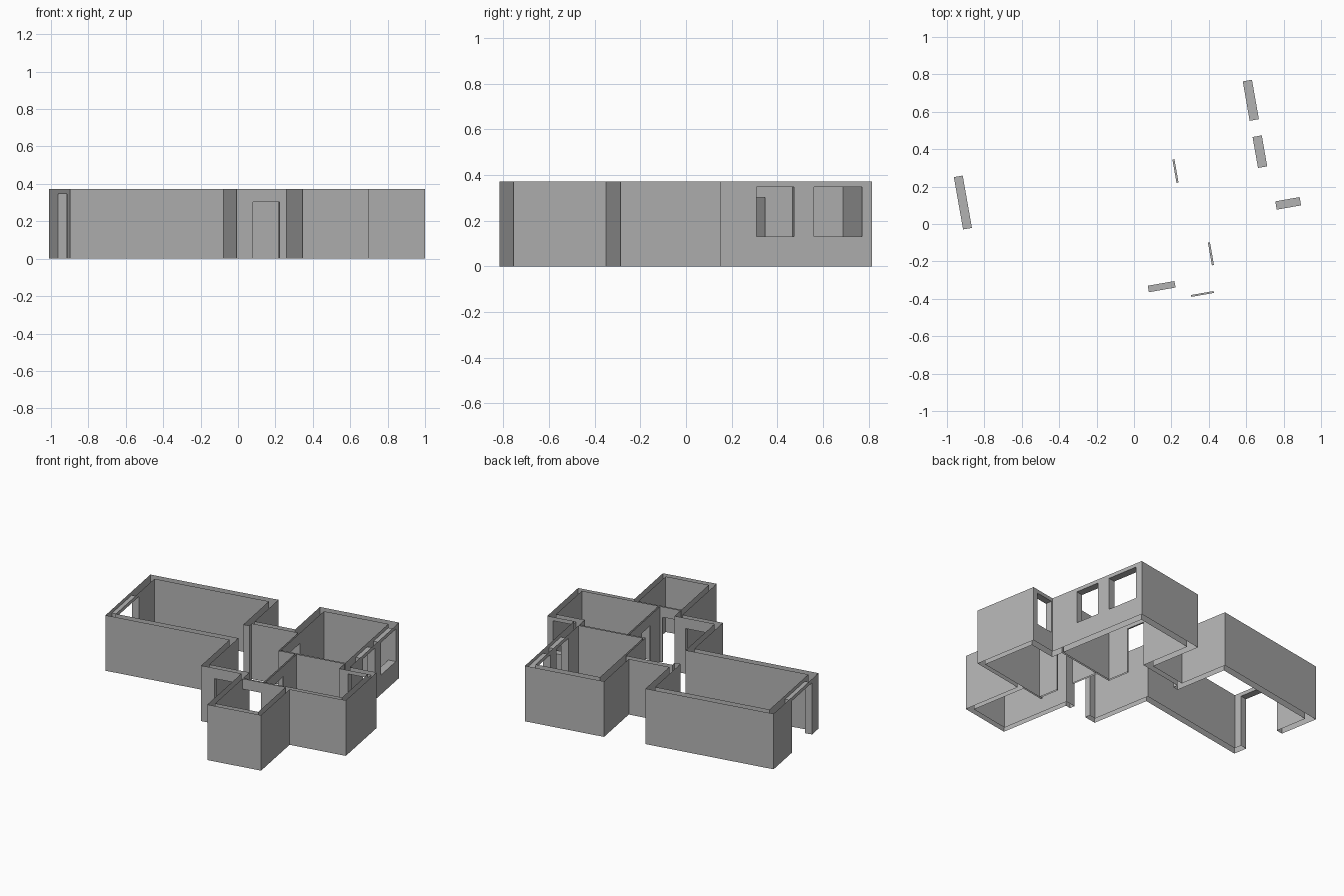
import bpy, bmesh
from math import radians
from mathutils import Matrix

cube = bpy.data.objects.get("Cube")
if cube:
    bpy.data.objects.remove(cube, do_unlink=True)

HEIGHT = 0.372
TURN = Matrix.Rotation(radians(10), 4, 'Z')  # the plan sits at a slight angle

plaster = bpy.data.materials.new("grey_plaster")
plaster.use_nodes = True
GREY = (0.45, 0.45, 0.45, 1)
plaster.diffuse_color = GREY
plaster.node_tree.nodes["Principled BSDF"].inputs["Base Color"].default_value = GREY

# Openings: name, axis the wall runs along, wall faces, start, end, sill, head
SILL, HEAD, DOOR = 0.13, 0.347, 0.302
openings = [
    ("balcony_door", 1, (-0.905, -0.857), 0.13, 0.414, 0, HEAD),
    ("large_window", 1, (0.755, 0.705), 0.436, 0.65, SILL, HEAD),
    ("small_window", 1, (0.755, 0.705), 0.18, 0.348, SILL, HEAD),
    ("side_window", 0, (-0.012, -0.057), 0.765, 0.897, SILL, HEAD),
    ("entrance_door", 0, (-0.373, -0.338), 0.015, 0.16, 0, DOOR),
    ("bedroom_door", 1, (0.262, 0.273), 0.177, 0.304, 0, DOOR),
    ("kitchen_door", 1, (0.372, 0.383), -0.29, -0.167, 0, DOOR),
    ("bath_door", 0, (-0.427, -0.437), 0.234, 0.357, 0, DOOR),
]


def point(axis, along, across, z):
    return (along, across, z) if axis == 0 else (across, along, z)


def finish(bm, name):
    bmesh.ops.remove_doubles(bm, verts=bm.verts, dist=0.0005)
    bmesh.ops.transform(bm, matrix=TURN, verts=bm.verts)
    mesh = bpy.data.meshes.new(name)
    bm.to_mesh(mesh)
    bm.free()
    mesh.materials.append(plaster)
    bpy.context.collection.objects.link(bpy.data.objects.new(name, mesh))


def quad(bm, corners):
    bm.faces.new([bm.verts.new(c) for c in corners])


def panel(bm, axis, across, a, b, z0, z1):
    """Upright rectangle, skipped when it has no area."""
    if abs(b - a) > 0.001 and z1 - z0 > 0.001:
        quad(bm, [point(axis, s, across, z) for s, z in
                  ((a, z0), (b, z0), (b, z1), (a, z1))])


def wall_loop(name, plan, inside):
    """Upright faces round a plan outline, with the openings left out."""
    bm = bmesh.new()
    pts = plan[::-1] if inside else plan
    for p, q in zip(pts, pts[1:] + pts[:1]):
        axis = 0 if abs(p[1] - q[1]) < 1e-6 else 1
        across, start, end = p[1 - axis], p[axis], q[axis]
        lo, hi = min(start, end), max(start, end)
        holes = [o for o in openings if o[1] == axis
                 and min(abs(across - c) for c in o[2]) < 1e-6
                 and o[3] >= lo - 1e-6 and o[4] <= hi + 1e-6]
        holes.sort(key=lambda o: o[3], reverse=end < start)
        at = start
        for o in holes:
            near, far = (o[3], o[4]) if end > start else (o[4], o[3])
            panel(bm, axis, across, at, near, 0, HEIGHT)
            panel(bm, axis, across, near, far, 0, o[5])
            panel(bm, axis, across, near, far, o[6], HEIGHT)
            at = far
        panel(bm, axis, across, at, end, 0, HEIGHT)
    finish(bm, name)


def reveal(name, axis, faces, a, b, z0, z1):
    """Jambs, head and, for windows, sill of one opening."""
    bm = bmesh.new()
    rim = [(a, z0), (a, z1), (b, z1), (b, z0)]
    pairs = list(zip(rim, rim[1:]))
    if z0 > 0:
        pairs.append((rim[3], rim[0]))
    for (s, zs), (t, zt) in pairs:
        quad(bm, [point(axis, s, faces[0], zs), point(axis, t, faces[0], zt),
                  point(axis, t, faces[1], zt), point(axis, s, faces[1], zs)])
    bmesh.ops.recalc_face_normals(bm, faces=bm.faces)
    finish(bm, name)


# Outside faces of the whole apartment
wall_loop("exterior_walls", [
    (-0.905, 0.037), (-0.073, 0.037), (-0.073, -0.373), (0.198, -0.373),
    (0.198, -0.865), (0.558, -0.865), (0.558, -0.455), (0.935, -0.455),
    (0.935, -0.012), (0.755, -0.012), (0.755, 0.695), (0.225, 0.695),
    (0.225, 0.34), (-0.047, 0.34), (-0.047, 0.682), (-0.905, 0.682)], False)

# Living room opening into the hall
wall_loop("living_room_and_hall_walls", [
    (-0.857, 0.08), (-0.035, 0.08), (-0.035, -0.338), (0.234, -0.338),
    (0.234, -0.427), (0.372, -0.427), (0.372, 0.02), (0.262, 0.02),
    (0.262, 0.304), (-0.05, 0.304), (-0.05, 0.27), (-0.09, 0.27),
    (-0.09, 0.637), (-0.857, 0.637)], True)

# Enclosed rooms
wall_loop("bedroom_walls", [
    (0.273, 0.031), (0.705, 0.031), (0.705, 0.65), (0.273, 0.65)], True)
wall_loop("kitchen_walls", [
    (0.383, -0.427), (0.897, -0.427), (0.897, -0.057), (0.705, -0.057),
    (0.705, 0.02), (0.383, 0.02)], True)
wall_loop("bath_walls", [
    (0.234, -0.83), (0.523, -0.83), (0.523, -0.437), (0.234, -0.437)], True)

# Linings of the doors and windows
for o in openings:
    reveal(o[0] + "_reveal", *o[1:])
